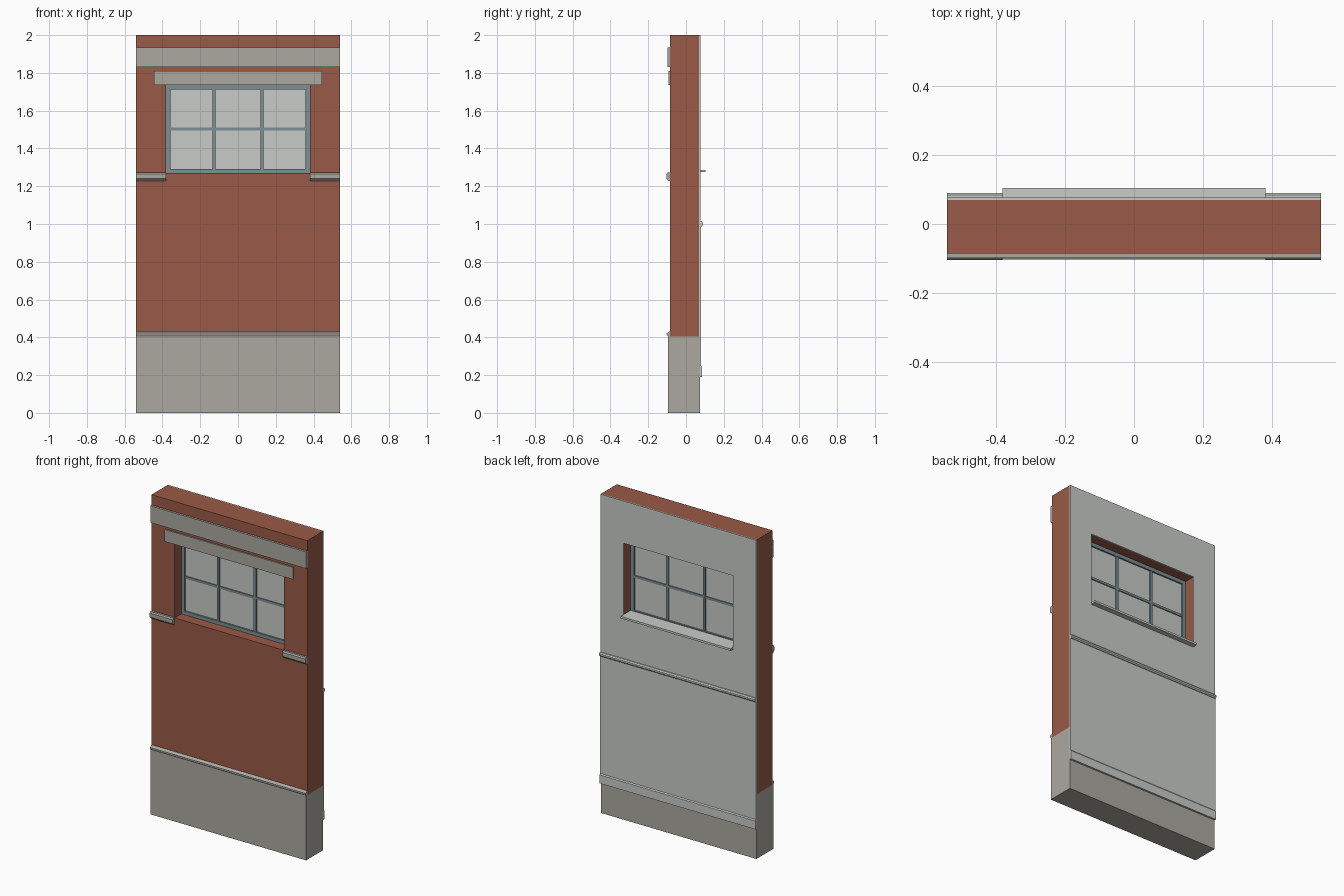
import bpy
import bmesh

cube = bpy.data.objects.get("Cube")
if cube:
    bpy.data.objects.remove(cube, do_unlink=True)


def material(name, rgb):
    """Flat material from an 8-bit display colour."""
    lin = [((c / 255 + 0.055) / 1.055) ** 2.4 for c in rgb]
    m = bpy.data.materials.new(name)
    m.use_nodes = True
    m.diffuse_color = (*lin, 1)
    m.node_tree.nodes["Principled BSDF"].inputs["Base Color"].default_value = (*lin, 1)
    return m


BRICK = material("brick red", (153, 90, 71))
STONE = material("grey stone", (172, 169, 161))
PLASTER = material("pale plaster", (200, 204, 199))
GLASS = material("pale glass", (199, 203, 198))
FRAME = material("blue grey paint", (124, 144, 149))


def finish(name, bm, mat):
    bmesh.ops.recalc_face_normals(bm, faces=bm.faces)
    mesh = bpy.data.meshes.new(name)
    bm.to_mesh(mesh)
    bm.free()
    mesh.materials.append(mat)
    obj = bpy.data.objects.new(name, mesh)
    bpy.context.collection.objects.link(obj)
    return obj


def moulding(name, mat, x0, x1, profile):
    """Extrude a (y, z) profile along x."""
    bm = bmesh.new()
    face = bm.faces.new([bm.verts.new((x0, y, z)) for y, z in profile])
    out = bmesh.ops.extrude_face_region(bm, geom=[face], use_keep_orig=True)
    verts = [g for g in out["geom"] if isinstance(g, bmesh.types.BMVert)]
    bmesh.ops.translate(bm, vec=(x1 - x0, 0, 0), verts=verts)
    return finish(name, bm, mat)


def box(name, mat, x0, x1, y0, y1, z0, z1):
    return moulding(name, mat, x0, x1, [(y0, z0), (y1, z0), (y1, z1), (y0, z1)])


def ring(name, mat, outer, inner, y0, y1):
    """Slab with a rectangular hole; rectangles are (half width, bottom, top)."""
    bm = bmesh.new()

    def loop(rect, y):
        w, b, t = rect
        return [bm.verts.new((x, y, z)) for x, z in ((-w, b), (w, b), (w, t), (-w, t))]

    loops = [loop(outer, y0), loop(inner, y0), loop(inner, y1), loop(outer, y1)]
    for a, b in zip(loops, loops[1:] + loops[:1]):
        for i in range(4):
            j = (i + 1) % 4
            bm.faces.new((a[i], a[j], b[j], b[i]))
    return finish(name, bm, mat)


W = 0.54                       # half width of the wall
OPENING = (0.38, 1.27, 1.735)  # window opening
OW, OB, OT = OPENING

# Wall body
box("stone_base", STONE, -W, W, -0.096, 0.073, 0, 0.405)
ring("brick_wall", BRICK, (W, 0.405, 2.0), OPENING, -0.085, 0.07)
ring("inner_plaster", PLASTER, (W, 0.19, 2.0), OPENING, 0.07, 0.077)

# Outside stone trim
moulding("base_cap", STONE, -W, W,
         [(-0.08, 0.405), (-0.096, 0.405), (-0.102, 0.415), (-0.102, 0.422),
          (-0.085, 0.432), (-0.08, 0.432)])
box("cornice_band", STONE, -W, W, -0.098, -0.08, 1.83, 1.935)
box("window_lintel", STONE, -0.445, 0.445, -0.093, -0.08, OT, 1.81)
for side, x0, x1 in (("right", -W, -OW), ("left", OW, W)):
    moulding(side + "_sill_band", STONE, x0, x1,
             [(-0.08, 1.228), (-0.092, 1.228), (-0.104, 1.24), (-0.104, 1.265),
              (-0.098, 1.273), (-0.08, 1.273)])

# Inside trim
box("wainscot_panel", PLASTER, -W, W, 0.076, 0.080, 0.19, 0.99)
moulding("skirting_board", PLASTER, -W, W,
         [(0.076, 0.19), (0.085, 0.19), (0.085, 0.243), (0.080, 0.25), (0.076, 0.25)])
moulding("chair_rail", PLASTER, -W, W,
         [(0.076, 0.988), (0.084, 0.988), (0.090, 0.995), (0.090, 1.005),
          (0.084, 1.012), (0.076, 1.012)])
box("inner_sill", PLASTER, -OW, OW, 0.005, 0.104, 1.274, 1.287)

# Window
ring("window_frame", FRAME, OPENING, (0.358, 1.292, 1.712), -0.018, 0.006)
box("window_glass", GLASS, -0.36, 0.36, -0.008, -0.004, 1.29, 1.714)
for side, x in (("right", -0.128), ("left", 0.128)):
    box(side + "_mullion", FRAME, x - 0.008, x + 0.008, -0.016, 0.004, 1.29, 1.714)
box("transom_bar", FRAME, -0.36, 0.36, -0.014, 0.002, 1.496, 1.511)
